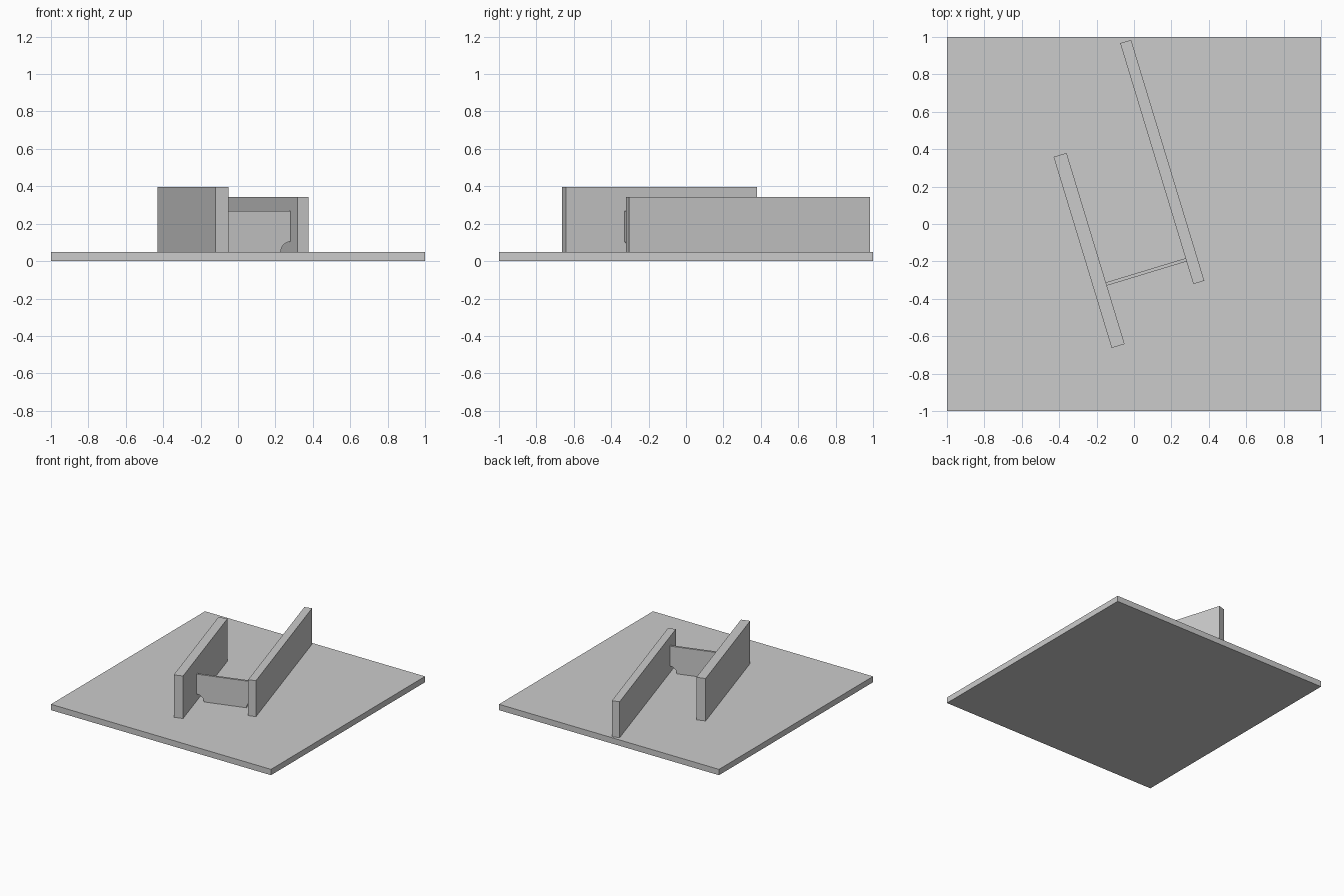
import bpy, bmesh
from math import radians, sin, cos, pi
from mathutils import Matrix

cube = bpy.data.objects.get("Cube")
if cube:
    bpy.data.objects.remove(cube, do_unlink=True)

GREY = (0.6, 0.6, 0.6, 1.0)
grey = bpy.data.materials.new("plain_grey")
grey.use_nodes = True
grey.diffuse_color = GREY
for node in grey.node_tree.nodes:
    if node.type == 'BSDF_PRINCIPLED':
        node.inputs["Base Color"].default_value = GREY

TILT = radians(16.9)
FLOOR = 0.048


def finish(name, bm, location, angle):
    bmesh.ops.recalc_face_normals(bm, faces=bm.faces)
    mesh = bpy.data.meshes.new(name)
    bm.to_mesh(mesh)
    bm.free()
    mesh.materials.append(grey)
    obj = bpy.data.objects.new(name, mesh)
    obj.location = location
    obj.rotation_euler.z = angle
    bpy.context.scene.collection.objects.link(obj)
    return obj


def box(name, size, x, y, bottom, angle=0.0):
    bm = bmesh.new()
    bmesh.ops.create_cube(bm, size=1, matrix=Matrix.Diagonal((*size, 1)))
    return finish(name, bm, (x, y, bottom + size[2] / 2), angle)


def notched_panel(name, length, thickness, height, radius, location, angle):
    """Upright panel with a round bite out of each lower corner."""
    half, steps = length / 2, 12
    arc = [(half - radius * cos(a), radius * sin(a))
           for a in (pi / 2 * i / steps for i in range(steps + 1))]
    right = arc + [(half, height)]
    outline = right + [(-x, z) for x, z in reversed(right)]
    bm = bmesh.new()
    face = bm.faces.new([bm.verts.new((x, -thickness / 2, z)) for x, z in outline])
    extruded = bmesh.ops.extrude_face_region(bm, geom=[face])
    moved = [v for v in extruded["geom"] if isinstance(v, bmesh.types.BMVert)]
    bmesh.ops.translate(bm, verts=moved, vec=(0, thickness, 0))
    return finish(name, bm, location, angle)


# Square ground plate
box("base_plate", (2, 2, FLOOR), 0, 0, 0)

# Two parallel upright walls
box("tall_wall", (0.0725, 1.068, 0.349), -0.24, -0.1415, FLOOR, TILT)
box("long_wall", (0.061, 1.346, 0.295), 0.151, 0.3315, FLOOR, TILT)

# Thin cross panel between the walls
notched_panel("cross_panel", 0.446, 0.018, 0.22, 0.056,
              (0.066, -0.256, FLOOR), TILT)
